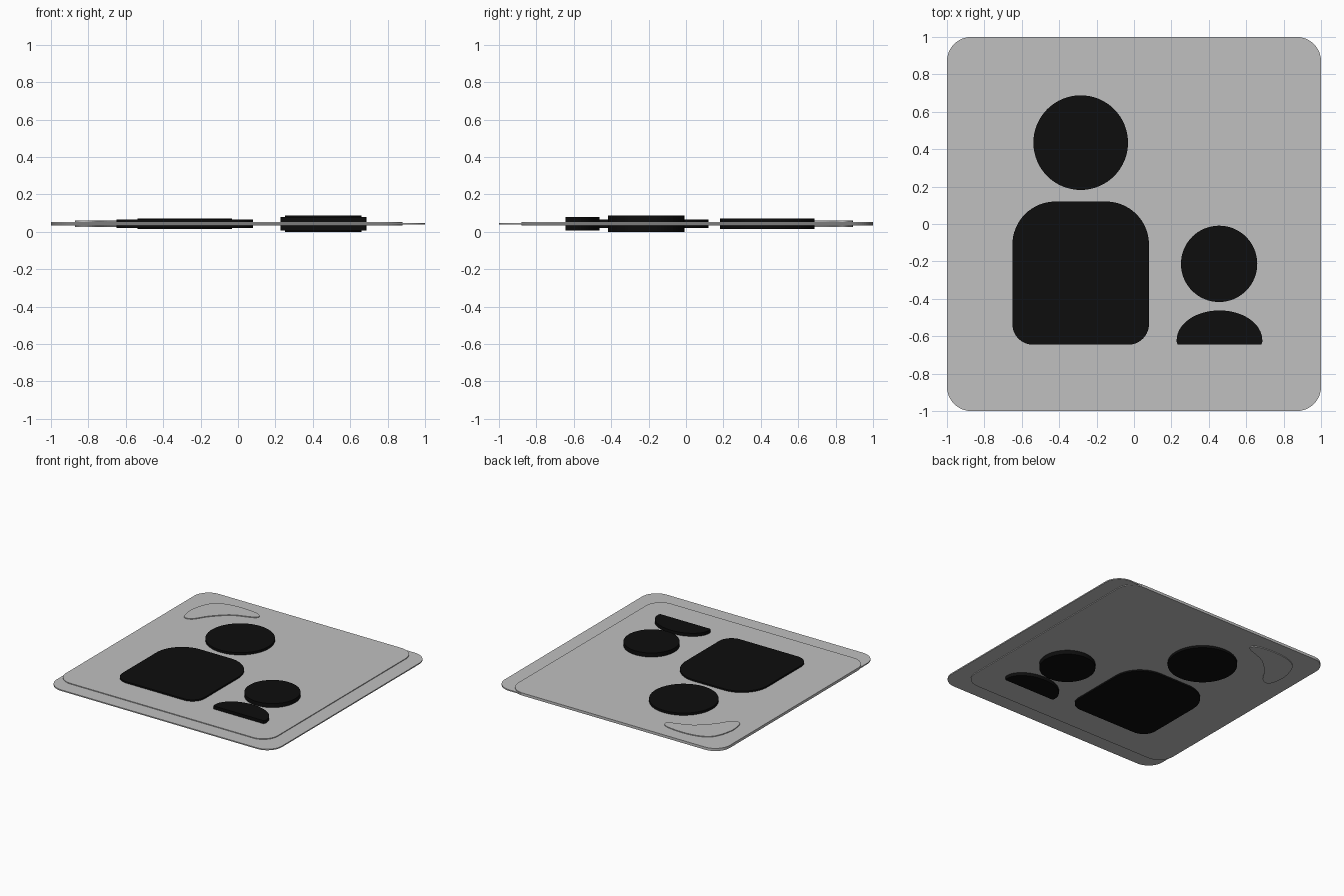
import bpy
import bmesh
from math import cos, sin, pi
from mathutils import Vector

cube = bpy.data.objects.get("Cube")
if cube:
    bpy.data.objects.remove(cube, do_unlink=True)

MID = 0.043  # every layer is centred on this height


def material(name, value):
    mat = bpy.data.materials.new(name)
    mat.use_nodes = True
    colour = (value, value, value, 1)
    mat.diffuse_color = colour
    mat.node_tree.nodes["Principled BSDF"].inputs["Base Color"].default_value = colour
    return mat


grey = material("light grey", 0.53)
black = material("black", 0.004)


def rounded(x0, x1, y0, y1, top, bottom, steps=16):
    """Rectangle outline with elliptical corners; top and bottom are (rx, ry)."""
    corners = [(x1, y1, 1, 1, top), (x0, y1, -1, 1, top),
               (x0, y0, -1, -1, bottom), (x1, y0, 1, -1, bottom)]
    points = []
    for i, (cx, cy, sx, sy, (rx, ry)) in enumerate(corners):
        for k in range(steps + 1):
            a = pi / 2 * (i + k / steps)
            points.append((cx - sx * rx + rx * cos(a), cy - sy * ry + ry * sin(a)))
    return points


def circle(cx, cy, r, count=64):
    return [(cx + r * cos(2 * pi * k / count), cy + r * sin(2 * pi * k / count))
            for k in range(count)]


def smooth_loop(controls, steps=6):
    """Closed smooth curve through the control points."""
    pts = [Vector(p) for p in controls]
    n = len(pts)
    loop = []
    for i in range(n):
        a, b, c, d = (pts[(i + j - 1) % n] for j in range(4))
        for k in range(steps):
            t = k / steps
            loop.append(0.5 * (2 * b + (c - a) * t + (2 * a - 5 * b + 4 * c - d) * t ** 2
                               + (3 * b - a - 3 * c + d) * t ** 3))
    return loop


def layer(name, outline, half, mat):
    """Extrude an outline evenly above and below the middle height."""
    bm = bmesh.new()
    verts = [bm.verts.new((x, y, MID - half)) for x, y in outline]
    bm.faces.new(verts)
    bmesh.ops.remove_doubles(bm, verts=bm.verts[:], dist=0.0005)
    res = bmesh.ops.extrude_face_region(bm, geom=bm.faces[:])
    moved = [v for v in res["geom"] if isinstance(v, bmesh.types.BMVert)]
    bmesh.ops.translate(bm, verts=moved, vec=(0, 0, 2 * half))
    bmesh.ops.recalc_face_normals(bm, faces=bm.faces[:])
    mesh = bpy.data.meshes.new(name)
    bm.to_mesh(mesh)
    bm.free()
    mesh.materials.append(mat)
    obj = bpy.data.objects.new(name, mesh)
    bpy.context.collection.objects.link(obj)


# Backing plate and the thicker panel set into one corner of it
corner = (0.13, 0.13)
layer("backing_plate", rounded(-1, 1, -1, 1, corner, corner), 0.0045, grey)
layer("raised_panel", rounded(-1, 0.88, -0.88, 1, corner, corner), 0.0105, grey)

# Curved highlight in the back corner
highlight = [(-0.85, 0.53), (-0.87, 0.67), (-0.81, 0.83), (-0.66, 0.89),
             (-0.45, 0.88), (-0.41, 0.82), (-0.58, 0.75), (-0.70, 0.64), (-0.78, 0.53)]
layer("corner_highlight", smooth_loop(highlight), 0.0165, grey)

# Large figure
layer("large_body", rounded(-0.65, 0.08, -0.645, 0.12, (0.23, 0.23), (0.11, 0.11)),
      0.0225, black)
layer("large_head", circle(-0.285, 0.435, 0.253), 0.029, black)

# Small figure
layer("small_body", rounded(0.228, 0.686, -0.645, -0.462, (0.229, 0.16), (0.01, 0.02)),
      0.0355, black)
layer("small_head", circle(0.455, -0.213, 0.204), 0.043, black)
